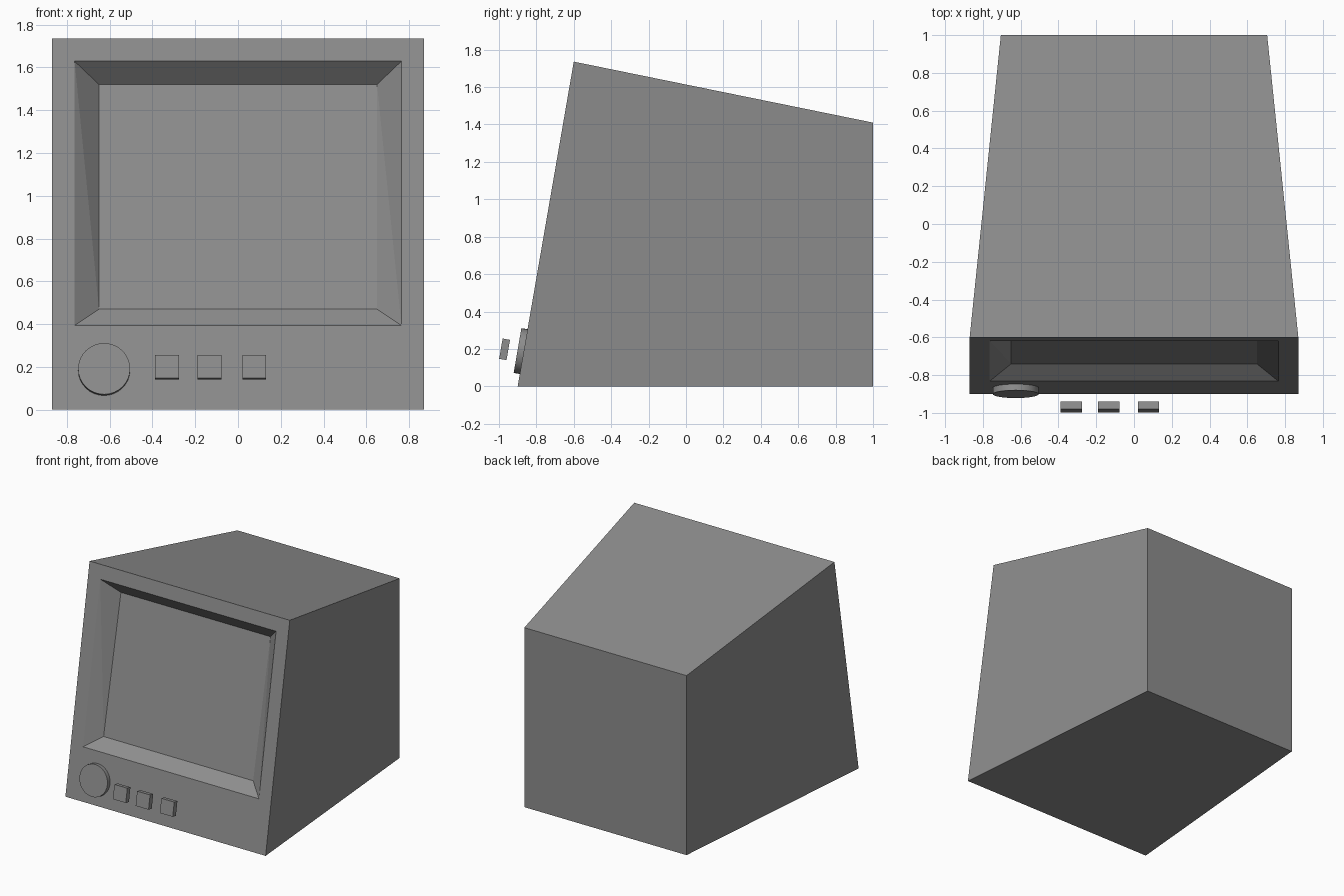
import bpy, bmesh, math
from mathutils import Matrix

if "Cube" in bpy.data.objects:
    bpy.data.objects.remove(bpy.data.objects["Cube"], do_unlink=True)

TILT = math.atan2(0.3, 1.736)      # backward lean of the front panel

grey = bpy.data.materials.new("plain grey")
grey.use_nodes = True
COLOUR = (0.27, 0.27, 0.27, 1)
grey.diffuse_color = COLOUR
grey.node_tree.nodes["Principled BSDF"].inputs["Base Color"].default_value = COLOUR


def finish(name, bm):
    mesh = bpy.data.meshes.new(name)
    bmesh.ops.recalc_face_normals(bm, faces=bm.faces)
    bm.to_mesh(mesh)
    bm.free()
    mesh.materials.append(grey)
    obj = bpy.data.objects.new(name, mesh)
    bpy.context.collection.objects.link(obj)
    return obj


def panel_y(z):
    return -0.9 + z * math.tan(TILT)


def ring(bm, half_width, low, high, y_low, y_high):
    """Four corners: low left, low right, high right, high left in front view."""
    return [bm.verts.new(p) for p in (
        (-half_width, y_low, low), (half_width, y_low, low),
        (half_width, y_high, high), (-half_width, y_high, high))]


# Casing: tapered shell with a sloping bezel and a sunken screen
bm = bmesh.new()
back = ring(bm, 0.705, 0, 1.41, 1, 1)
rim = ring(bm, 0.87, 0, 1.736, panel_y(0), panel_y(1.736))
opening = ring(bm, 0.764, 0.394, 1.629, panel_y(0.394), panel_y(1.629))
screen = ring(bm, 0.65, 0.47, 1.52, -0.74, -0.525)
for a, b in ((back, rim), (rim, opening), (opening, screen)):
    for i in range(4):
        j = (i + 1) % 4
        quad = (a[i], a[j], b[j], b[i])
        if b is screen and i == 1:      # the side walls are slightly twisted
            bm.faces.new((a[i], a[j], b[j]))
            bm.faces.new((a[i], b[j], b[i]))
        elif b is screen and i == 3:
            bm.faces.new((a[i], a[j], b[j]))
            bm.faces.new((a[i], b[j], b[i]))
        else:
            bm.faces.new(quad)
bm.faces.new(back)
bm.faces.new(screen)
finish("casing", bm)

# Round control knob, flush on the lower panel
bm = bmesh.new()
bmesh.ops.create_cone(bm, cap_ends=True, segments=32, radius1=0.1215, radius2=0.1215,
                      depth=0.04, matrix=Matrix.Rotation(math.pi / 2, 4, "X"))
knob = finish("control_knob", bm)
knob.location = (-0.626, -0.881, 0.188)
knob.rotation_euler.x = -TILT
bpy.context.view_layer.objects.active = knob
knob.select_set(True)
bpy.ops.object.shade_smooth_by_angle(angle=math.radians(30))

# Row of three square buttons standing off the panel
for name, x in (("left", 0.076), ("middle", -0.134), ("right", -0.332)):
    bm = bmesh.new()
    bmesh.ops.create_cube(bm, size=1, matrix=Matrix.Diagonal((0.112, 0.04, 0.11, 1)))
    button = finish("button_" + name, bm)
    button.location = (x, -0.97, 0.198)
    button.rotation_euler.x = -TILT
